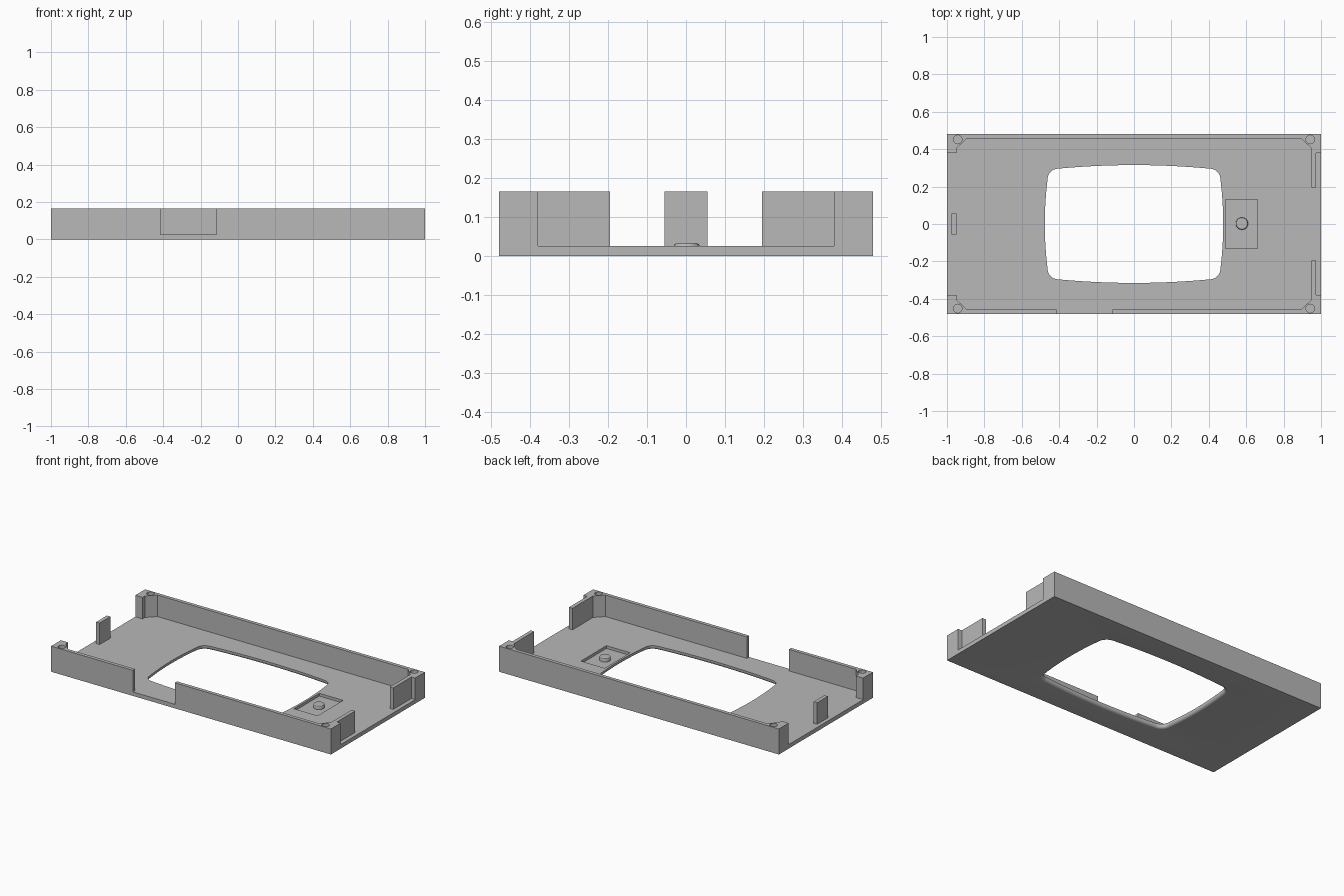
import bpy, bmesh
from math import sin, cos, pi, sqrt
from mathutils import Vector

cube = bpy.data.objects.get("Cube")
if cube:
    bpy.data.objects.remove(cube, do_unlink=True)

GREY = (0.48, 0.48, 0.48, 1)
mat = bpy.data.materials.new("mid grey")
mat.use_nodes = True
mat.diffuse_color = GREY
mat.node_tree.nodes["Principled BSDF"].inputs["Base Color"].default_value = GREY

FLOOR, TOP = 0.026, 0.165
W, D = 1.0, 0.48


def loft(name, rings):
    """Closed solid through rings of equal length."""
    bm = bmesh.new()
    loops = [[bm.verts.new(p) for p in ring] for ring in rings]
    n = len(loops[0])
    for a, b in zip(loops, loops[1:]):
        for i in range(n):
            j = (i + 1) % n
            bm.faces.new((a[i], a[j], b[j], b[i]))
    bm.faces.new(loops[0])
    bm.faces.new(loops[-1])
    bmesh.ops.recalc_face_normals(bm, faces=bm.faces)
    mesh = bpy.data.meshes.new(name)
    bm.to_mesh(mesh)
    bm.free()
    mesh.materials.append(mat)
    ob = bpy.data.objects.new(name, mesh)
    bpy.context.collection.objects.link(ob)
    return ob


def prism(name, outline, z0, z1):
    return loft(name, [[(x, y, z) for x, y in outline] for z in (z0, z1)])


def box(name, x0, x1, y0, y1, z0, z1):
    return prism(name, [(x0, y0), (x1, y0), (x1, y1), (x0, y1)], z0, z1)


def turned(name, cx, cy, profile, sides=32):
    return loft(name, [[(cx + r * cos(2 * pi * i / sides), cy + r * sin(2 * pi * i / sides), z)
                        for i in range(sides)] for r, z in profile])


def activate(ob):
    bpy.ops.object.select_all(action='DESELECT')
    ob.select_set(True)
    bpy.context.view_layer.objects.active = ob


def cut(ob, cutter):
    mod = ob.modifiers.new("cut", 'BOOLEAN')
    mod.operation = 'DIFFERENCE'
    mod.solver = 'EXACT'
    mod.object = cutter
    activate(ob)
    bpy.ops.object.modifier_apply(modifier=mod.name)
    bpy.data.objects.remove(cutter, do_unlink=True)


def smooth(ob):
    activate(ob)
    bpy.ops.object.shade_smooth_by_angle(angle=pi / 6)


# Window outline: bowed sides joined by rounded corners
def window_outline():
    cx, cy, steps = 0.405, 0.24, 8
    quarter = []
    for i in range(steps):                      # bowed side
        t = i / steps
        quarter.append((0.477 - 0.015 * t * t, cy * t))
    for i in range(steps + 1):                  # corner
        a = pi / 2 * i / steps
        quarter.append((cx + 0.057 * cos(a), cy + 0.056 * sin(a)))
    for i in range(1, steps):                   # bowed top
        t = 1 - i / steps
        quarter.append((cx * t, 0.315 - 0.019 * t * t))
    half = quarter + [(0, 0.315)] + [(-x, y) for x, y in reversed(quarter)]
    return half + [(x, -y) for x, y in reversed(half[1:-1])]


def grown(outline, d, z):
    ring = []
    for i, (x, y) in enumerate(outline):
        a, b = Vector(outline[i - 1]), Vector(outline[(i + 1) % len(outline)])
        t = (b - a).normalized()
        ring.append((x + t.y * d, y - t.x * d, z))
    return ring


# Floor plate with rounded-edge window and shallow button recess
floor = box("floor_plate", -W, W, -D, D, 0, FLOOR)
outline = window_outline()
R, STEPS = 0.018, 6
rings = [grown(outline, R, -0.02)]
for i in range(STEPS + 1):
    a = pi / 2 * i / STEPS
    rings.append(grown(outline, R * (1 - sin(a)), R * (1 - cos(a))))
rings.append(grown(outline, 0, 0.06))
cut(floor, loft("window_cutter", rings))
cut(floor, box("recess_cutter", 0.49, 0.66, -0.13, 0.13, 0.008, 0.06))
smooth(floor)

# Button in the recess
smooth(turned("button", 0.577, 0.002,
              [(0.033, 0.007), (0.033, 0.026), (0.031, 0.030), (0.026, 0.033)]))


# Perimeter walls with thickened corner posts
def corner(sx, sy):
    """Inner edge of a corner post, from the wall end to the straight wall."""
    pts = [(W, D), (W, 0.38), (0.948, 0.38), (0.948, 0.405), (0.895, 0.457)]
    return [(sx * x, sy * y) for x, y in pts]


def screw_hole(wall, sx, sy):
    cut(wall, turned("hole_cutter", sx * 0.942, sy * 0.452,
                     [(0.023, 0.045), (0.023, 0.25)], 24))


back = prism("back_wall", corner(-1, 1) + corner(1, 1)[::-1], FLOOR, TOP)
for s in (-1, 1):
    screw_hole(back, s, 1)
smooth(back)

for name, s, end in (("front_wall_right", -1, -0.415), ("front_wall_left", 1, -0.115)):
    wall = prism(name, corner(s, -1) + [(end, -0.457), (end, -D)], FLOOR, TOP)
    screw_hole(wall, s, -1)
    smooth(wall)

# Upright tabs at both ends
for name, s in (("front_end_tab", -1), ("back_end_tab", 1)):
    y0, y1 = sorted((s * 0.195, s * 0.381))
    box(name, 0.948, 0.973, y0, y1, FLOOR, TOP)
box("middle_end_tab", -0.975, -0.95, -0.055, 0.055, FLOOR, TOP)
